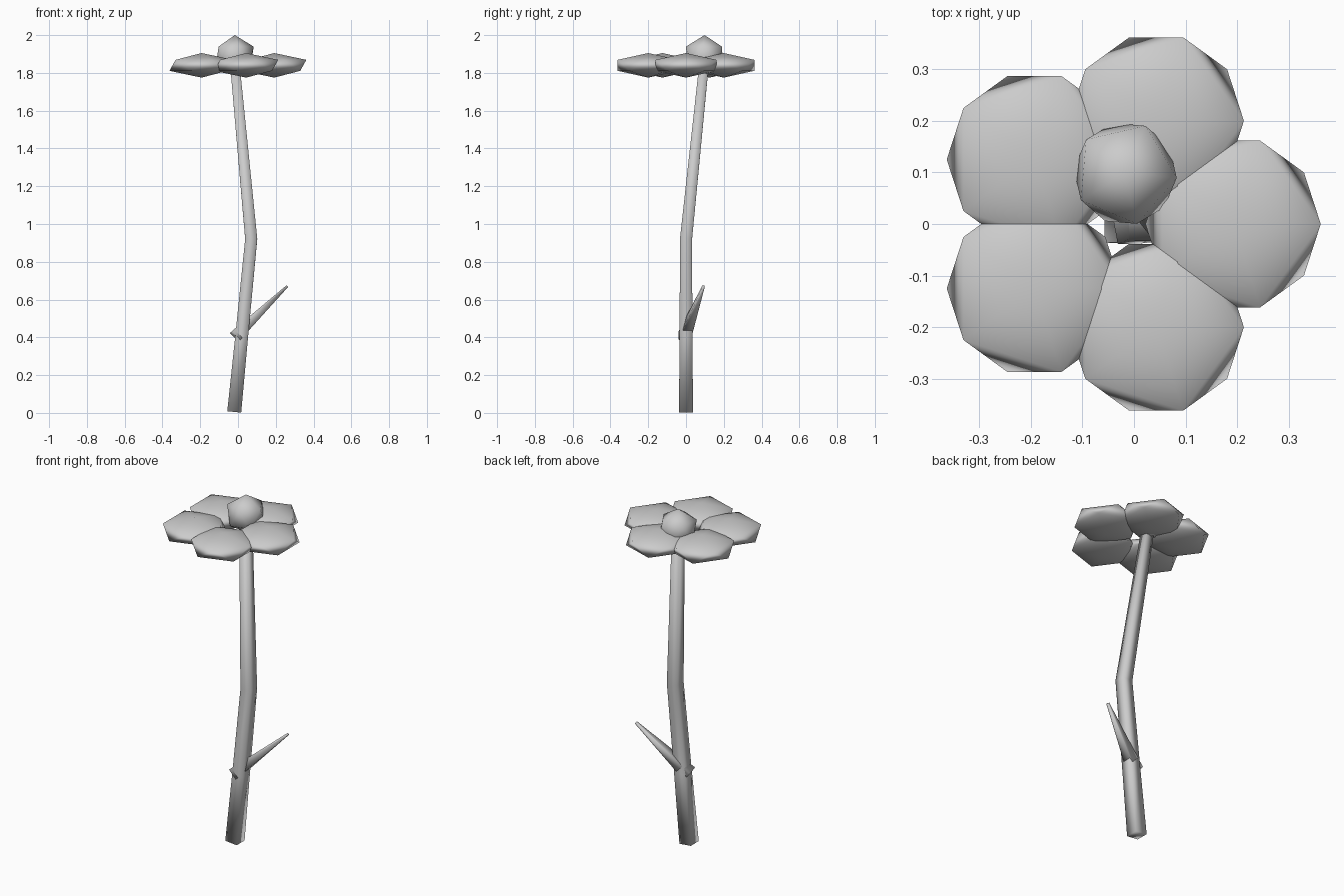
import bpy
import bmesh
import math
from mathutils import Vector

cube = bpy.data.objects.get("Cube")
if cube:
    bpy.data.objects.remove(cube, do_unlink=True)

grey = bpy.data.materials.new("plain grey")
grey.use_nodes = True
grey.diffuse_color = (0.6, 0.6, 0.6, 1)
grey.node_tree.nodes["Principled BSDF"].inputs["Base Color"].default_value = (0.6, 0.6, 0.6, 1)


def add_object(name, bm):
    """Turn a bmesh into a smooth shaded grey object."""
    bmesh.ops.recalc_face_normals(bm, faces=bm.faces[:])
    for face in bm.faces:
        face.smooth = True
    mesh = bpy.data.meshes.new(name)
    bm.to_mesh(mesh)
    bm.free()
    mesh.materials.append(grey)
    obj = bpy.data.objects.new(name, mesh)
    bpy.context.collection.objects.link(obj)
    return obj


def faceted_ball(name, centre, scale, turn=0.0):
    """Twenty-sided ball, squashed by scale."""
    bm = bmesh.new()
    bmesh.ops.create_icosphere(bm, subdivisions=1, radius=1)
    obj = add_object(name, bm)
    obj.location = centre
    obj.scale = scale
    obj.rotation_euler.z = math.radians(turn)


def square_tube(name, path):
    """Square section swept along (point, half width) pairs."""
    bm = bmesh.new()
    points = [Vector(p) for p, _ in path]
    rings = []
    for i, (_, half) in enumerate(path):
        before, after = points[max(i - 1, 0)], points[min(i + 1, len(points) - 1)]
        along = (after - before).normalized()
        side = Vector((0, 1, 0)).cross(along).normalized()
        depth = along.cross(side)
        rings.append([bm.verts.new(points[i] + half * (a * side + b * depth))
                      for a, b in ((-1, -1), (1, -1), (1, 1), (-1, 1))])
    for low, high in zip(rings, rings[1:]):
        for k in range(4):
            n = (k + 1) % 4
            bm.faces.new((low[k], low[n], high[n], high[k]))
    bm.faces.new(rings[0])
    bm.faces.new(rings[-1])
    add_object(name, bm)


# Bent stem and its thin leaf
square_tube("stem", [((-0.02, 0, 0.005), 0.037), ((0.02, 0, 0.41), 0.034),
                     ((0.07, 0, 0.92), 0.032), ((-0.018, 0.097, 1.86), 0.025)])
square_tube("leaf", [((-0.015, -0.008, 0.405), 0.032), ((0.26, 0.093, 0.67), 0.006)])

# Ring of five petals
faceted_ball("petal_right_end", (0.192, 0, 1.84), (0.19, 0.19, 0.065))
for side, word in ((-1, "front"), (1, "back")):
    faceted_ball("petal_" + word, (0.043, side * 0.2, 1.84), (0.19, 0.19, 0.065))
    faceted_ball("petal_" + word + "_outer", (-0.193, side * 0.125, 1.84), (0.19, 0.19, 0.065))

# Raised flower centre
faceted_ball("flower_centre", (-0.017, 0.098, 1.89), (0.112, 0.112, 0.11), -5)
